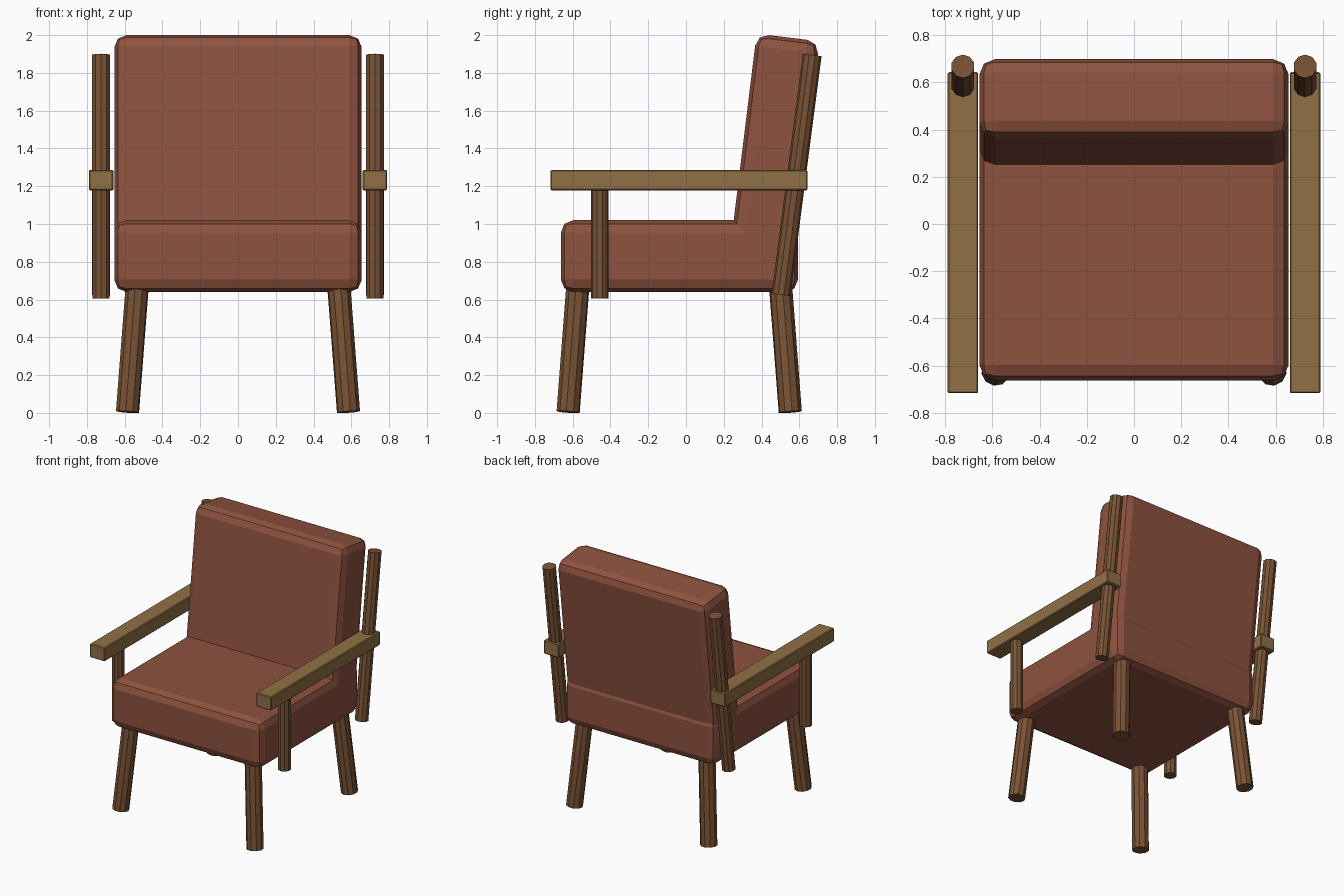
import bpy
from math import radians
from mathutils import Vector

if "Cube" in bpy.data.objects:
    bpy.data.objects.remove(bpy.data.objects["Cube"])


def material(name, rgb):
    m = bpy.data.materials.new(name)
    m.diffuse_color = (*rgb, 1)
    m.use_nodes = True
    m.node_tree.nodes["Principled BSDF"].inputs["Base Color"].default_value = m.diffuse_color
    return m


fabric = material("fabric", (0.27, 0.085, 0.05))
dark_wood = material("dark_wood", (0.19, 0.085, 0.035))
light_wood = material("light_wood", (0.28, 0.16, 0.06))


def box(name, size, loc, mat, bevel, segments, tilt=0):
    bpy.ops.mesh.primitive_cube_add(size=1, location=loc)
    o = bpy.context.object
    o.name = name
    o.scale = size
    bpy.ops.object.transform_apply(location=False, rotation=False, scale=True)
    o.rotation_euler.x = radians(tilt)
    b = o.modifiers.new("soft_edges", 'BEVEL')
    b.width, b.segments = bevel, segments
    o.data.materials.append(mat)
    return o


def rod(name, start, end, radius):
    a, b = Vector(start), Vector(end)
    bpy.ops.mesh.primitive_cylinder_add(vertices=10, radius=radius, depth=(b - a).length,
                                        location=(a + b) / 2)
    o = bpy.context.object
    o.name = name
    o.rotation_euler = (b - a).to_track_quat('Z', 'Y').to_euler()
    o.data.materials.append(dark_wood)
    return o


# Cushions
box("seat", (1.31, 1.255, 0.38), (0, -0.035, 0.83), fabric, 0.065, 2)
box("backrest", (1.31, 0.335, 1.2), (0, 0.467, 1.392), fabric, 0.065, 2, -7)

# Frame, repeated on both sides
for side, s in (("left", -1), ("right", 1)):
    rod(f"front_leg_{side}", (s * 0.585, -0.624, 0.005), (s * 0.533, -0.572, 0.68), 0.062)
    rod(f"back_leg_{side}", (s * 0.585, 0.552, 0.005), (s * 0.533, 0.50, 0.68), 0.062)
    rod(f"front_post_{side}", (s * 0.725, -0.457, 0.605), (s * 0.725, -0.457, 1.2), 0.047)
    rod(f"back_post_{side}", (s * 0.725, 0.503, 0.625), (s * 0.725, 0.668, 1.895), 0.05)
    box(f"armrest_{side}", (0.13, 1.36, 0.108), (s * 0.725, -0.037, 1.232), light_wood, 0.006, 1)
